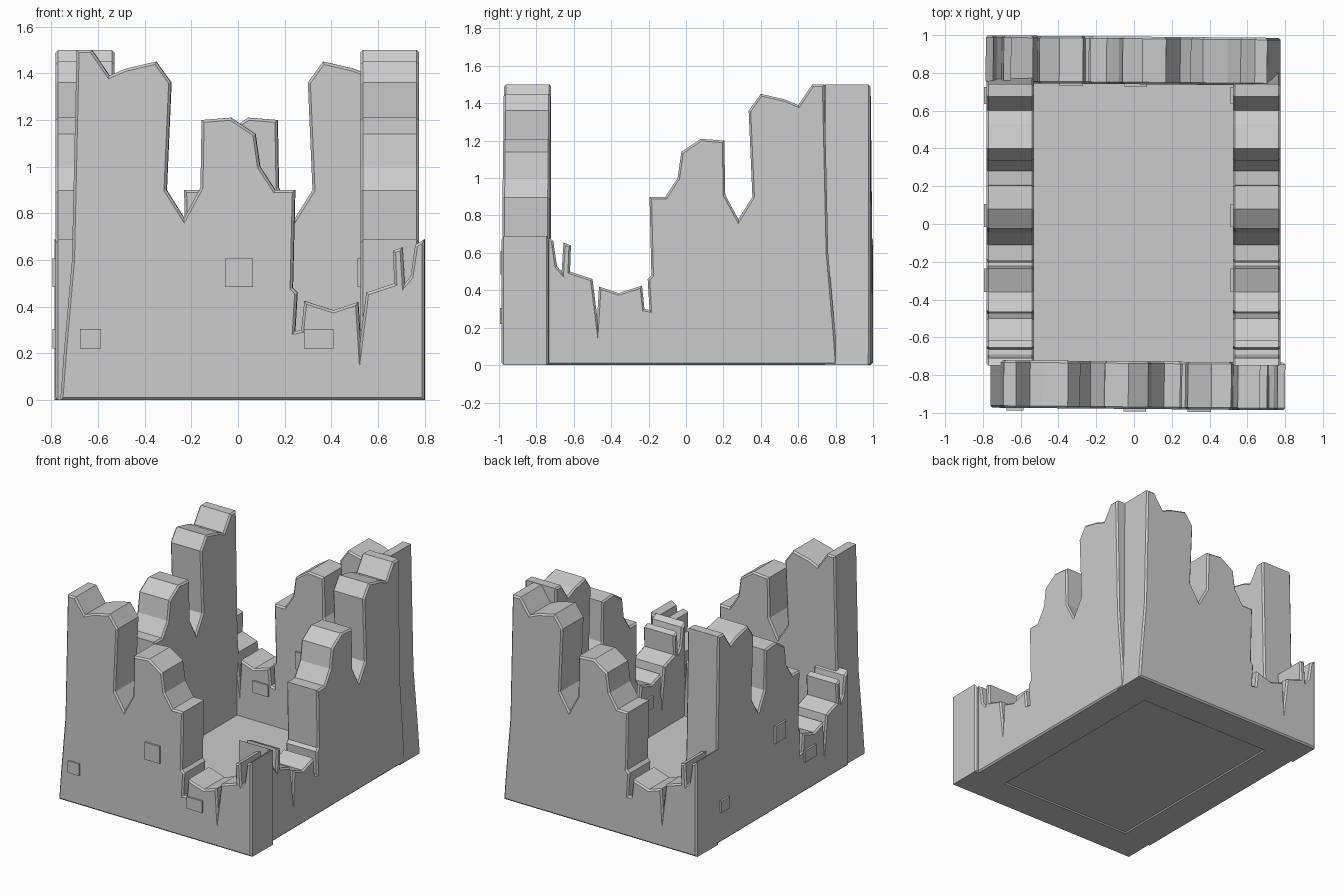
import bpy, bmesh
from math import radians
from mathutils import Matrix, Vector

if "Cube" in bpy.data.objects:
    bpy.data.objects.remove(bpy.data.objects["Cube"])

# Broken wall outline (x, z), shared by all four walls
PROFILE = [
    (-0.76, 0), (-0.745, 0.2), (-0.71, 0.6), (-0.69, 1.5), (-0.625, 1.5),
    (-0.55, 1.39), (-0.48, 1.42), (-0.35, 1.45), (-0.285, 1.36),
    (-0.305, 0.9), (-0.23, 0.78), (-0.16, 0.91), (-0.155, 1.2),
    (-0.03, 1.21), (0.075, 1.14), (0.095, 1.0), (0.16, 0.9), (0.245, 0.9),
    (0.235, 0.48), (0.255, 0.46), (0.245, 0.295), (0.272, 0.3),
    (0.285, 0.425), (0.41, 0.385), (0.515, 0.42), (0.525, 0.26),
    (0.55, 0.46), (0.67, 0.5), (0.665, 0.64), (0.705, 0.655),
    (0.715, 0.5), (0.74, 0.53), (0.76, 0.665), (0.8, 0.69), (0.8, 0),
]
# Raised bricks (centre x, centre z, width, height)
BRICKS = [(0.005, 0.547, 0.12, 0.125), (0.347, 0.263, 0.125, 0.085),
          (-0.63, 0.263, 0.09, 0.085)]
HALF = 0.126


def finish(name, bm, loc, angle):
    bmesh.ops.recalc_face_normals(bm, faces=bm.faces)
    me = bpy.data.meshes.new(name)
    bm.to_mesh(me)
    bm.free()
    ob = bpy.data.objects.new(name, me)
    ob.location = loc
    ob.rotation_euler.z = radians(angle)
    bpy.context.collection.objects.link(ob)
    return ob


def wall(name, loc, angle, flip=1):
    bm = bmesh.new()
    # Extruded ruin outline with chamfered rims
    front = bm.faces.new([bm.verts.new((x * flip, -HALF, z)) for x, z in PROFILE])
    back = bm.faces.new([bm.verts.new((x * flip, HALF, z)) for x, z in reversed(PROFILE)])
    fv, bv = list(front.verts), list(back.verts)[::-1]
    n = len(fv)
    for i in range(n):
        j = (i + 1) % n
        bm.faces.new((fv[i], bv[i], bv[j], fv[j]))
    bmesh.ops.recalc_face_normals(bm, faces=bm.faces)
    rims = list(front.edges) + list(back.edges)
    bmesh.ops.bevel(bm, geom=rims, offset=0.011, segments=1, affect='EDGES',
                    clamp_overlap=False)
    finish(name, bm, loc, angle)

    # Bricks standing slightly proud of one face
    bm = bmesh.new()
    for x, z, w, h in BRICKS:
        m = Matrix.Translation((x * flip, -HALF, z)) @ Matrix.Diagonal((w, 0.026, h, 1))
        bmesh.ops.create_cube(bm, size=1, matrix=m)
    finish(name + "_bricks", bm, loc, angle)


wall("front_wall", (0, -0.853, 0), -0.5)
wall("back_wall", (0.015, 0.866, 0), -0.5, flip=-1)
wall("left_wall", (-0.655, 0.05, 0), -90)
wall("right_wall", (0.65, 0.05, 0), -90)

# Thin floor between the walls
bm = bmesh.new()
bmesh.ops.create_cube(bm, size=1, matrix=Matrix.Diagonal((1.12, 1.55, 0.008, 1)))
finish("floor", bm, (0, 0, 0.012), 0)
